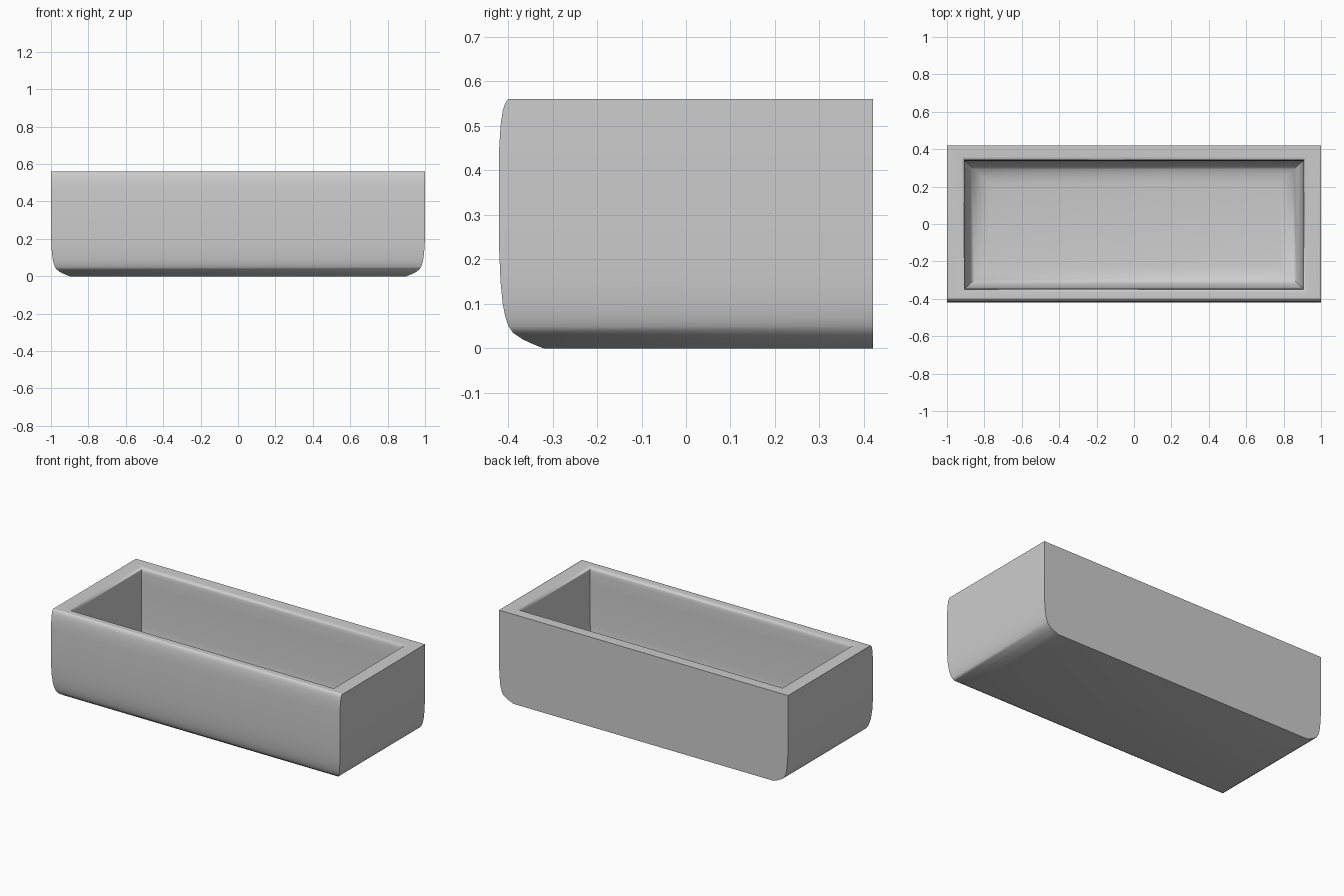
import bpy, bmesh, math

# single grey material
grey = bpy.data.materials.new("plain_grey")
grey.diffuse_color = (0.61, 0.61, 0.61, 1)

# outer shell, upward: (height, end inset, front inset); the back stays flat
outer = [(0.0, 0.10, 0.10), (0.01, 0.075, 0.075), (0.02, 0.053, 0.053),
         (0.035, 0.031, 0.031), (0.05, 0.021, 0.021), (0.07, 0.014, 0.014),
         (0.10, 0.008, 0.008), (0.15, 0.003, 0.003), (0.22, 0, 0), (0.45, 0, 0),
         (0.50, 0, 0.003), (0.535, 0, 0.008), (0.55, 0, 0.013), (0.56, 0, 0.02),
         (0.56, 0.01, 0.028)]

# cavity, downward: (height, end inset, long side inset)
inner = [(0.56, -0.014, -0.014), (0.558, -0.007, -0.006), (0.552, -0.001, 0.001),
         (0.543, 0.0, 0.004), (0.525, 0.001, 0.006), (0.45, 0.002, 0.007),
         (0.20, 0.004, 0.009), (0.15, 0.010, 0.014), (0.12, 0.019, 0.021),
         (0.09, 0.034, 0.036), (0.07, 0.053, 0.053), (0.055, 0.076, 0.076),
         (0.045, 0.10, 0.10), (0.04, 0.13, 0.13)]

bm = bmesh.new()


def ring(x, front, back, z):
    return [bm.verts.new(p) for p in
            ((-x, front, z), (x, front, z), (x, back, z), (-x, back, z))]


rings = [ring(1 - e, -0.42 + f, 0.42, z) for z, e, f in outer]
rings += [ring(0.907 - e, -0.352 + s, 0.345 - s, z) for z, e, s in inner]

# underside, walls, rim, cavity and floor as one skin
bm.faces.new(rings[0][::-1])
for a, b in zip(rings, rings[1:]):
    for i in range(4):
        j = (i + 1) % 4
        bm.faces.new((a[i], a[j], b[j], b[i]))
bm.faces.new(rings[-1])
bmesh.ops.recalc_face_normals(bm, faces=bm.faces[:])

mesh = bpy.data.meshes.new("trough_basin")
bm.to_mesh(mesh)
bm.free()
mesh.materials.append(grey)
trough = bpy.data.objects.new("trough_basin", mesh)
bpy.context.collection.objects.link(trough)

# smooth curves, sharp corners
bpy.context.view_layer.objects.active = trough
trough.select_set(True)
bpy.ops.object.shade_smooth_by_angle(angle=math.radians(60))
